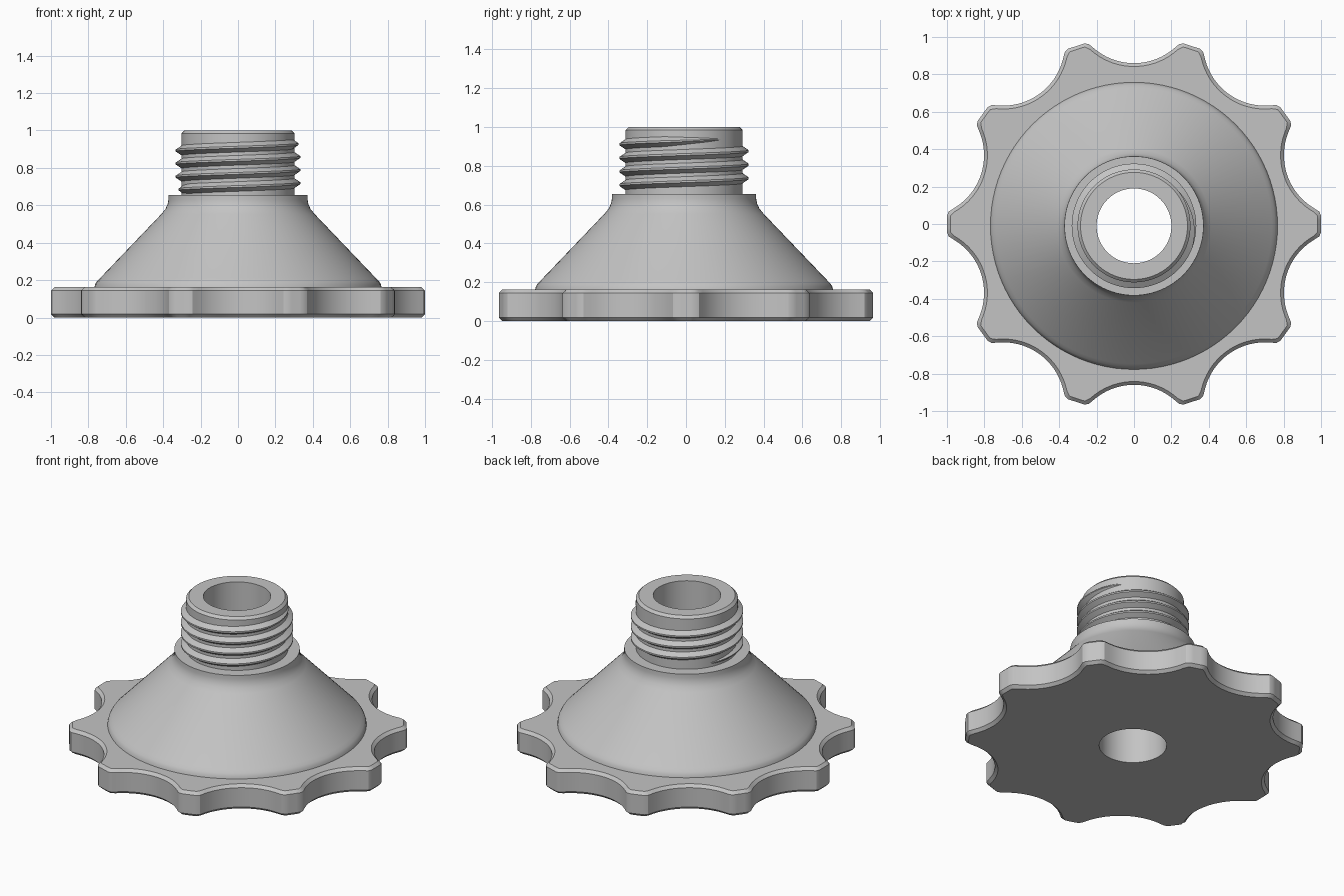
import bpy, bmesh
from math import sin, cos, pi, sqrt, radians

cube = bpy.data.objects.get("Cube")
if cube:
    bpy.data.objects.remove(cube, do_unlink=True)

grey = bpy.data.materials.new("plain_grey")
grey.use_nodes = True
colour = (0.55, 0.55, 0.55, 1)
grey.diffuse_color = colour
grey.node_tree.nodes["Principled BSDF"].inputs["Base Color"].default_value = colour

AXIS_Y = -0.01      # the bore sits slightly off the flange centre
BORE = 0.2


def skin(name, rings, closed_ring=True, loop=False, caps=False):
    """Join successive rings of points with quads."""
    bm = bmesh.new()
    rows = [[bm.verts.new(p) for p in ring] for ring in rings]
    pairs = list(zip(rows, rows[1:]))
    if loop:
        pairs.append((rows[-1], rows[0]))
    for a, b in pairs:
        n = len(a)
        for i in range(n if closed_ring else n - 1):
            j = (i + 1) % n
            bm.faces.new((a[i], a[j], b[j], b[i]))
    if caps:
        bm.faces.new(rows[0])
        bm.faces.new(rows[-1])
    bmesh.ops.recalc_face_normals(bm, faces=bm.faces)
    mesh = bpy.data.meshes.new(name)
    bm.to_mesh(mesh)
    bm.free()
    mesh.materials.append(grey)
    obj = bpy.data.objects.new(name, mesh)
    bpy.context.collection.objects.link(obj)
    bpy.ops.object.select_all(action='DESELECT')
    obj.select_set(True)
    bpy.context.view_layer.objects.active = obj
    bpy.ops.object.shade_smooth_by_angle(angle=radians(28))
    return obj


def circle(r, z, n, y=AXIS_Y):
    return [(r * cos(2 * pi * i / n), y + r * sin(2 * pi * i / n), z) for i in range(n)]


# Scalloped grip flange: ten flat lobes, round hollows, chamfered rims
LOBES, STEPS = 10, 28
COUNT = LOBES * STEPS


def lobe_radius(angle, inset):
    half = pi / LOBES
    a = abs((angle + half) % (2 * half) - half)
    tip = (1 - inset) / cos(a)
    b, centre, hollow = half - a, 1.19, 0.33 + inset
    scoop = centre * cos(b) - sqrt(max(0, hollow ** 2 - (centre * sin(b)) ** 2))
    blend = 0.03
    h = max(blend - abs(tip - scoop), 0) / blend
    return min(tip, scoop) - h * h * blend / 4


def scalloped(inset, z):
    ring = []
    for i in range(COUNT):
        a = 2 * pi * i / COUNT
        r = lobe_radius(a, inset)
        ring.append((r * cos(a), r * sin(a), z))
    return ring


C = 0.018
skin("grip_flange", [circle(BORE, 0, COUNT), scalloped(C, 0), scalloped(0, C),
                     scalloped(0, 0.162 - C), scalloped(C, 0.162),
                     circle(0.7, 0.162, COUNT)])

# Turned cone, collar, neck and through bore
profile = [(0.768, 0.16), (0.764, 0.178), (0.754, 0.194), (0.738, 0.21),
           (0.41, 0.553), (0.388, 0.58), (0.376, 0.607), (0.372, 0.63),
           (0.372, 0.655), (0.302, 0.655), (0.302, 0.984), (0.286, 1.0),
           (BORE, 1.0), (BORE, 0)]
skin("cone_and_neck", [circle(r, z, 96) for r, z in profile])

# Right-handed screw thread, fading out at both ends
PITCH, TURNS, PER_TURN = 0.07, 3.75, 72
END_ANGLE, END_Z = radians(50), 0.938
steps = int(TURNS * PER_TURN)
section = [(0, -0.03), (1, -0.005), (1, 0.005), (0, 0.03)]
rings = []
for s in range(steps + 1):
    back = (steps - s) / PER_TURN
    a = END_ANGLE - 2 * pi * back
    z = END_Z - PITCH * back
    fade = min(1, s / 14, (steps - s) / 14)
    rings.append([((0.296 + 0.037 * fade * k) * cos(a),
                   AXIS_Y + (0.296 + 0.037 * fade * k) * sin(a),
                   z + dz * (0.2 + 0.8 * fade)) for k, dz in section])
skin("screw_thread", rings, caps=True)
